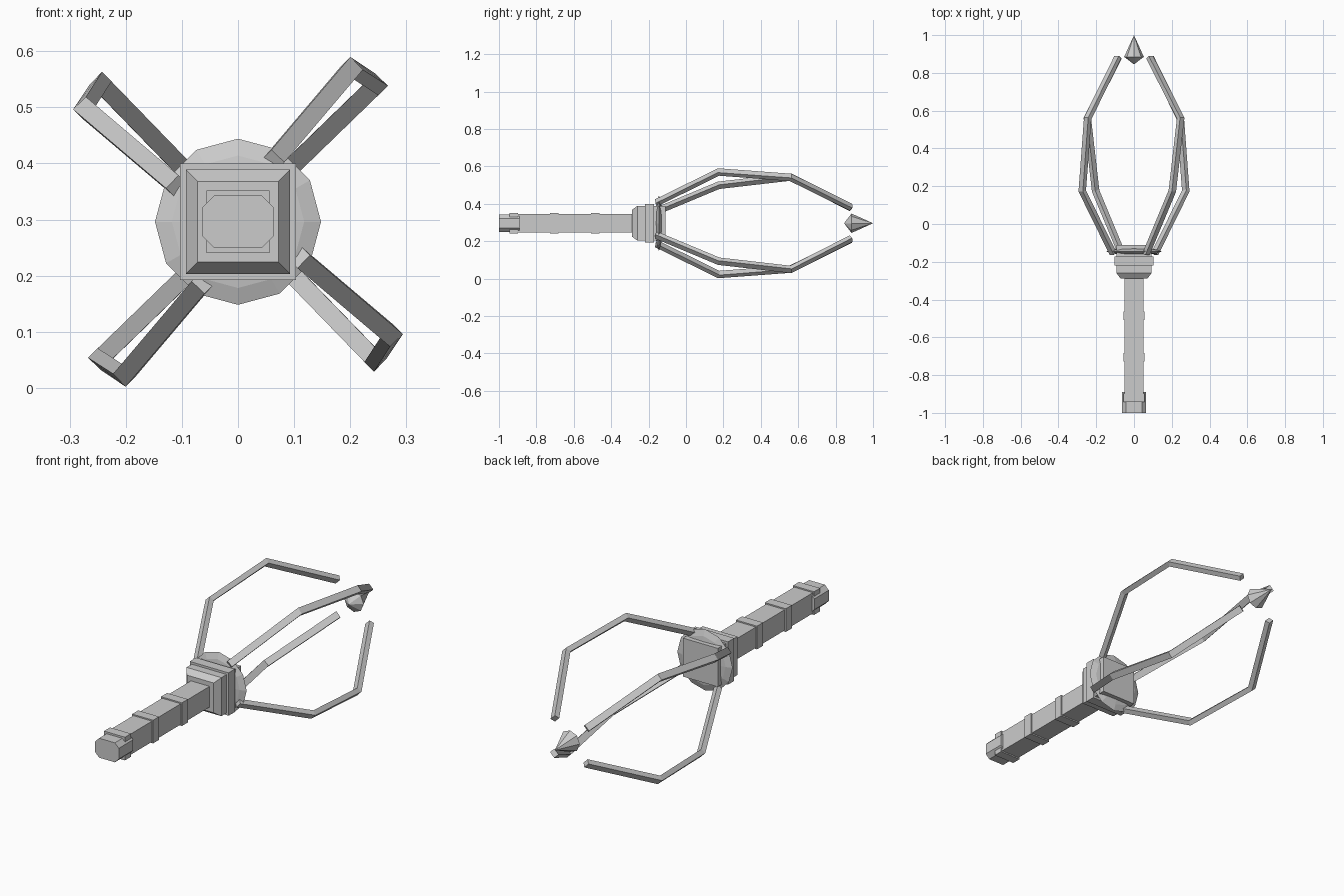
import bpy, bmesh
from math import cos, sin, pi, radians
from mathutils import Vector, Matrix

cube = bpy.data.objects.get("Cube")
if cube:
    bpy.data.objects.remove(cube, do_unlink=True)

ZC = 0.296  # height of the long axis

grey = bpy.data.materials.new("plain_grey")
grey.use_nodes = True
colour = (0.6, 0.6, 0.6, 1)
grey.diffuse_color = colour
grey.node_tree.nodes["Principled BSDF"].inputs["Base Color"].default_value = colour


def loft(name, rings):
    """Skin a list of equal-length point rings and cap both ends."""
    bm = bmesh.new()
    loops = [[bm.verts.new(p) for p in ring] for ring in rings]
    n = len(loops[0])
    for a, b in zip(loops, loops[1:]):
        for i in range(n):
            j = (i + 1) % n
            bm.faces.new((a[i], a[j], b[j], b[i]))
    bm.faces.new(loops[0])
    bm.faces.new(loops[-1])
    bmesh.ops.remove_doubles(bm, verts=bm.verts, dist=0.0005)
    bmesh.ops.recalc_face_normals(bm, faces=bm.faces)
    mesh = bpy.data.meshes.new(name)
    bm.to_mesh(mesh)
    bm.free()
    mesh.materials.append(grey)
    obj = bpy.data.objects.new(name, mesh)
    bpy.context.collection.objects.link(obj)
    obj.location.z = ZC
    return obj


def square(y, h):
    return [(-h, y, -h), (h, y, -h), (h, y, h), (-h, y, h)]


def circle(y, r, n):
    return [(r * cos(2 * pi * i / n), y, r * sin(2 * pi * i / n)) for i in range(n)]


def chamfered(y, w, h, c):
    return [(-w, y, -h + c), (-w + c, y, -h), (w - c, y, -h), (w, y, -h + c),
            (w, y, h - c), (w - c, y, h), (-w + c, y, h), (-w, y, h - c)]


# Handle: square shaft, raised bands and an eight-sided pommel
loft("shaft", [square(-0.93, 0.05), square(-0.25, 0.05)])
for i, y in enumerate((-0.92, -0.705, -0.485)):
    loft(f"shaft_band_{i + 1}", [square(y - 0.023, 0.056), square(y + 0.023, 0.056)])
loft("pommel", [chamfered(y, 0.063, 0.047, 0.021) for y in (-1, -0.89)])

# Collar: bevelled block with a wider band
loft("collar", [square(-0.288, 0.072), square(-0.26, 0.093), square(-0.11, 0.093)])
loft("collar_band", [square(-0.22, 0.1035), square(-0.172, 0.1035)])

# Flattened twelve-sided disc
disc_profile = [(-0.020, 0), (-0.017, 0.075), (-0.011, 0.118), (0, 0.148),
                (0.011, 0.118), (0.017, 0.075), (0.020, 0)]
loft("disc", [circle(-0.145 + y, r, 12) for y, r in disc_profile])

# Faceted double cone at the far end
loft("tip", [circle(y, r, 8) for y, r in ((0.845, 0), (0.885, 0.052), (1, 0))])

# Four bent prongs, turned about the long axis
path = [Vector(p) for p in ((0.064, -0.158, 0.110), (0.203, 0.175, 0.274),
                            (0.247, 0.56, 0.245), (0.083, 0.882, 0.086))]
side = Vector((1, 0, -1)).normalized()
half_w, half_t = 0.016, 0.012
sections = []
for i, p in enumerate(path):
    d_in = (p - path[max(i - 1, 0)]).normalized() if i else (path[1] - p).normalized()
    d_out = (path[i + 1] - p).normalized() if i < len(path) - 1 else d_in
    d = (d_in + d_out).normalized()
    u = (side - d * side.dot(d)).normalized()
    v = d.cross(u) / d.dot(d_in)
    sections.append([p + u * half_w * a + v * half_t * b
                     for a, b in ((-1, -1), (1, -1), (1, 1), (-1, 1))])
for k in range(4):
    turn = Matrix.Rotation(radians(90 * k), 3, "Y")
    loft(f"prong_{k + 1}", [[turn @ p for p in s] for s in sections])
